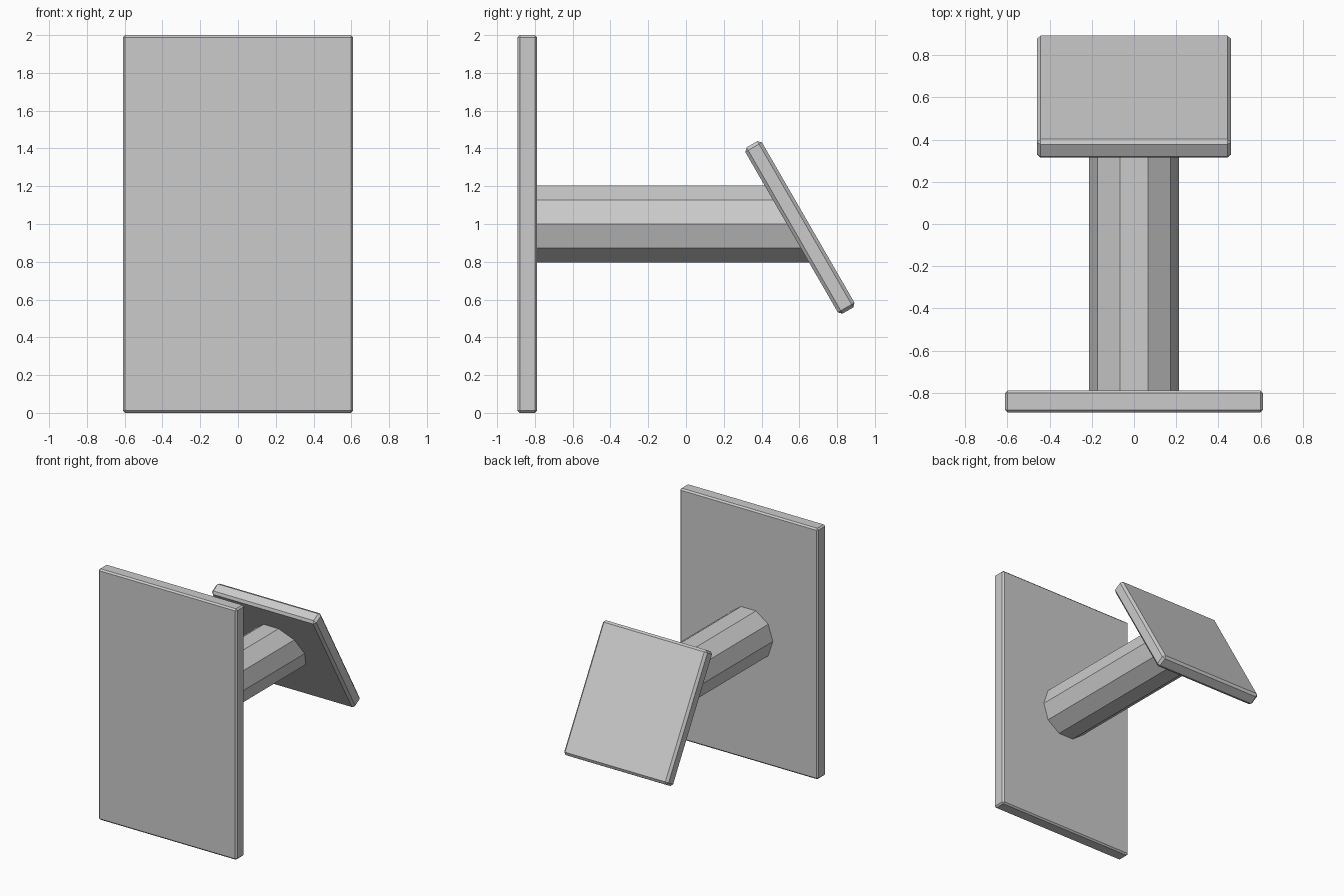
import bpy
import bmesh
import math
from mathutils import Matrix

cube = bpy.data.objects.get("Cube")
if cube:
    bpy.data.objects.remove(cube, do_unlink=True)

grey = bpy.data.materials.new("light_grey")
grey.use_nodes = True
colour = (0.6, 0.6, 0.6, 1)
grey.diffuse_color = colour
grey.node_tree.nodes["Principled BSDF"].inputs["Base Color"].default_value = colour


def finish(name, bm):
    mesh = bpy.data.meshes.new(name)
    bmesh.ops.recalc_face_normals(bm, faces=bm.faces[:])
    bm.to_mesh(mesh)
    bm.free()
    mesh.materials.append(grey)
    obj = bpy.data.objects.new(name, mesh)
    bpy.context.collection.objects.link(obj)
    return obj


def plate(name, size, centre, tilt, chamfer):
    """Thin chamfered board facing along y."""
    bm = bmesh.new()
    bmesh.ops.create_cube(bm, size=1, matrix=Matrix.Diagonal((*size, 1)))
    obj = finish(name, bm)
    obj.location = centre
    obj.rotation_euler.x = tilt
    bevel = obj.modifiers.new("chamfer", 'BEVEL')
    bevel.width = chamfer
    bevel.segments = 1


TILT = math.radians(30)
SIDES = 10
RADIUS = 0.214

# Upright front board and leaning rear board
plate("front_plate", (1.22, 0.104, 2.0), (0, -0.84, 1.0), 0, 0.012)
plate("rear_plate", (0.92, 0.102, 1.016), (0, 0.603, 0.982), TILT, 0.018)

# Ten-sided connecting arm, flat on top, its far end mitred to the leaning board
bm = bmesh.new()
near, far = [], []
for i in range(SIDES):
    angle = math.tau * i / SIDES
    x, z = RADIUS * math.cos(angle), RADIUS * math.sin(angle)
    near.append(bm.verts.new((x, -0.82, z)))
    far.append(bm.verts.new((x, 0.592 - z * math.tan(TILT), z)))
bm.faces.new(near)
bm.faces.new(far)
for i in range(SIDES):
    j = (i + 1) % SIDES
    bm.faces.new((near[i], near[j], far[j], far[i]))
arm = finish("connecting_arm", bm)
arm.location.z = 1.0
